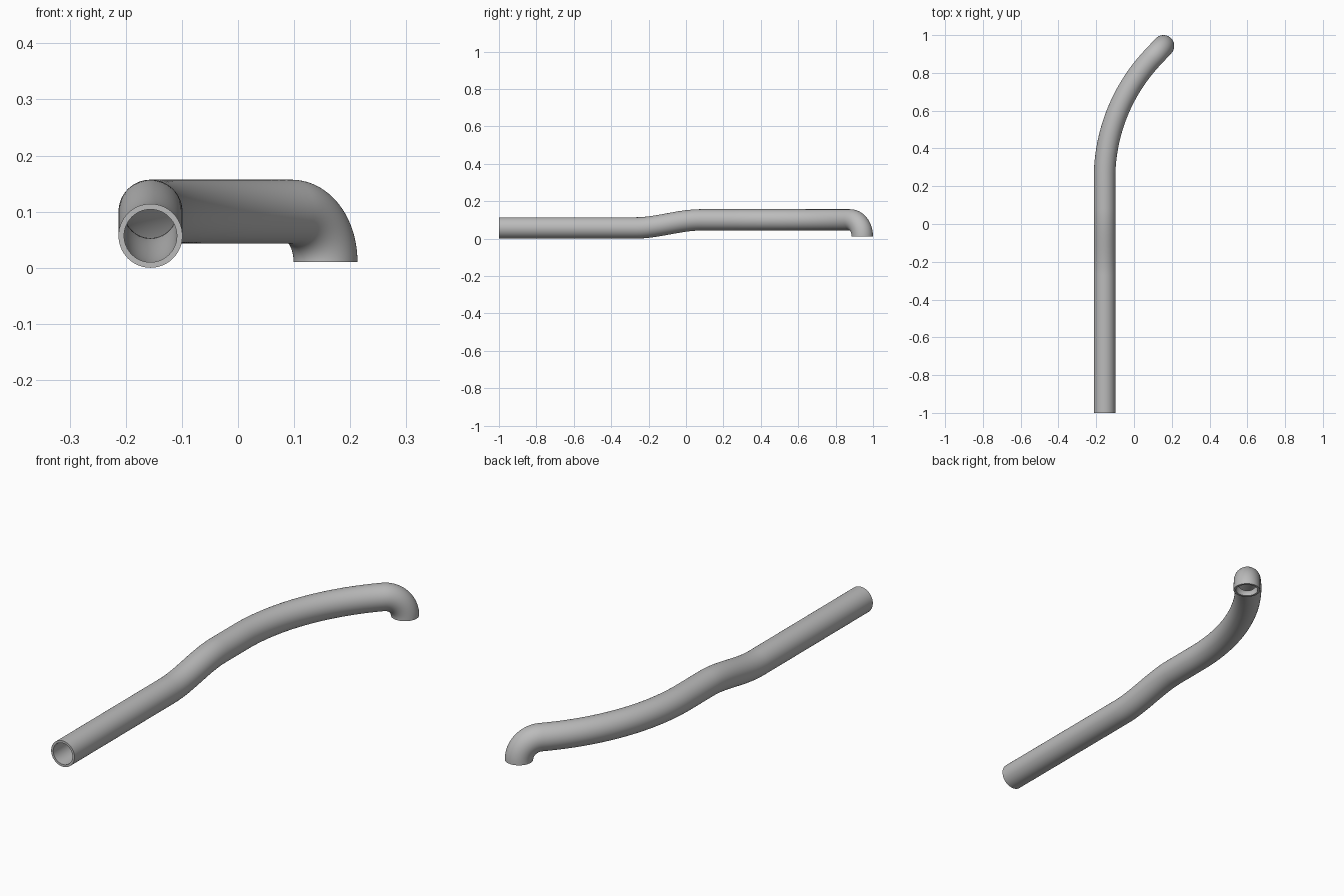
import bpy, bmesh
from math import sin, cos, tan, pi, radians
from mathutils import Vector

cube = bpy.data.objects.get("Cube")
if cube:
    bpy.data.objects.remove(cube, do_unlink=True)

OUTER, INNER = 0.057, 0.047      # tube radii
SIDES = 64
LOW, HIGH = 0.057, 0.1           # centre heights of the two runs
X0 = -0.156                      # straight run
END = Vector((0.156, 0.943, 0.0105))
TURN = radians(43)               # sideways sweep of the long bend
DROP = HIGH - END.z              # elbow radius

# Path stations: (centre, sideways vector, tangent)
heading = Vector((sin(TURN), cos(TURN), 0))
elbow_start = Vector((END.x, END.y, HIGH)) - heading * DROP
width = elbow_start.x - X0
bend_r = width / (1 - cos(TURN))
bend_y = elbow_start.y - width / tan(TURN / 2)
stations = []


def add(point, angle, tangent):
    side = Vector((cos(angle), -sin(angle), 0))
    stations.append((Vector(point), side, Vector(tangent).normalized()))


# Straight run and gentle rise
add((X0, -1, LOW), 0, (0, 1, 0))
rise_y, rise_len, rise = -0.27, 0.35, HIGH - LOW
for i in range(25):
    t = i / 24
    z = LOW + rise * t * t * (3 - 2 * t)
    slope = 6 * t * (1 - t) * rise / rise_len
    add((X0, rise_y + rise_len * t, z), 0, (0, 1, slope))

# Long horizontal bend
for i in range(33):
    a = TURN * i / 32
    add((X0 + bend_r * (1 - cos(a)), bend_y + bend_r * sin(a), HIGH),
        a, (sin(a), cos(a), 0))

# Elbow turning down
for i in range(1, 25):
    a = pi / 2 * i / 24
    p = elbow_start + heading * DROP * sin(a)
    p.z -= DROP * (1 - cos(a))
    add(p, TURN, heading * cos(a) - Vector((0, 0, sin(a))))

# Skin the outside, then return along the inside, closing both rims
bm = bmesh.new()


def ring(station, radius):
    centre, side, tangent = station
    up = side.cross(tangent)
    return [bm.verts.new(centre + radius * (side * cos(2 * pi * k / SIDES)
                                            + up * sin(2 * pi * k / SIDES)))
            for k in range(SIDES)]


rings = [ring(s, OUTER) for s in stations]
rings += [ring(s, INNER) for s in reversed(stations)]
for i, r in enumerate(rings):
    nxt = rings[(i + 1) % len(rings)]
    for k in range(SIDES):
        j = (k + 1) % SIDES
        bm.faces.new((r[k], r[j], nxt[j], nxt[k]))
bmesh.ops.recalc_face_normals(bm, faces=bm.faces)

mesh = bpy.data.meshes.new("bent_pipe")
bm.to_mesh(mesh)
bm.free()
pipe = bpy.data.objects.new("bent_pipe", mesh)
bpy.context.collection.objects.link(pipe)

# Plain grey finish
grey = bpy.data.materials.new("grey_metal")
grey.use_nodes = True
colour = (0.5, 0.5, 0.5, 1)
grey.diffuse_color = colour
grey.node_tree.nodes["Principled BSDF"].inputs["Base Color"].default_value = colour
mesh.materials.append(grey)

bpy.ops.object.select_all(action="DESELECT")
pipe.select_set(True)
bpy.context.view_layer.objects.active = pipe
bpy.ops.object.shade_smooth_by_angle(angle=radians(35))
